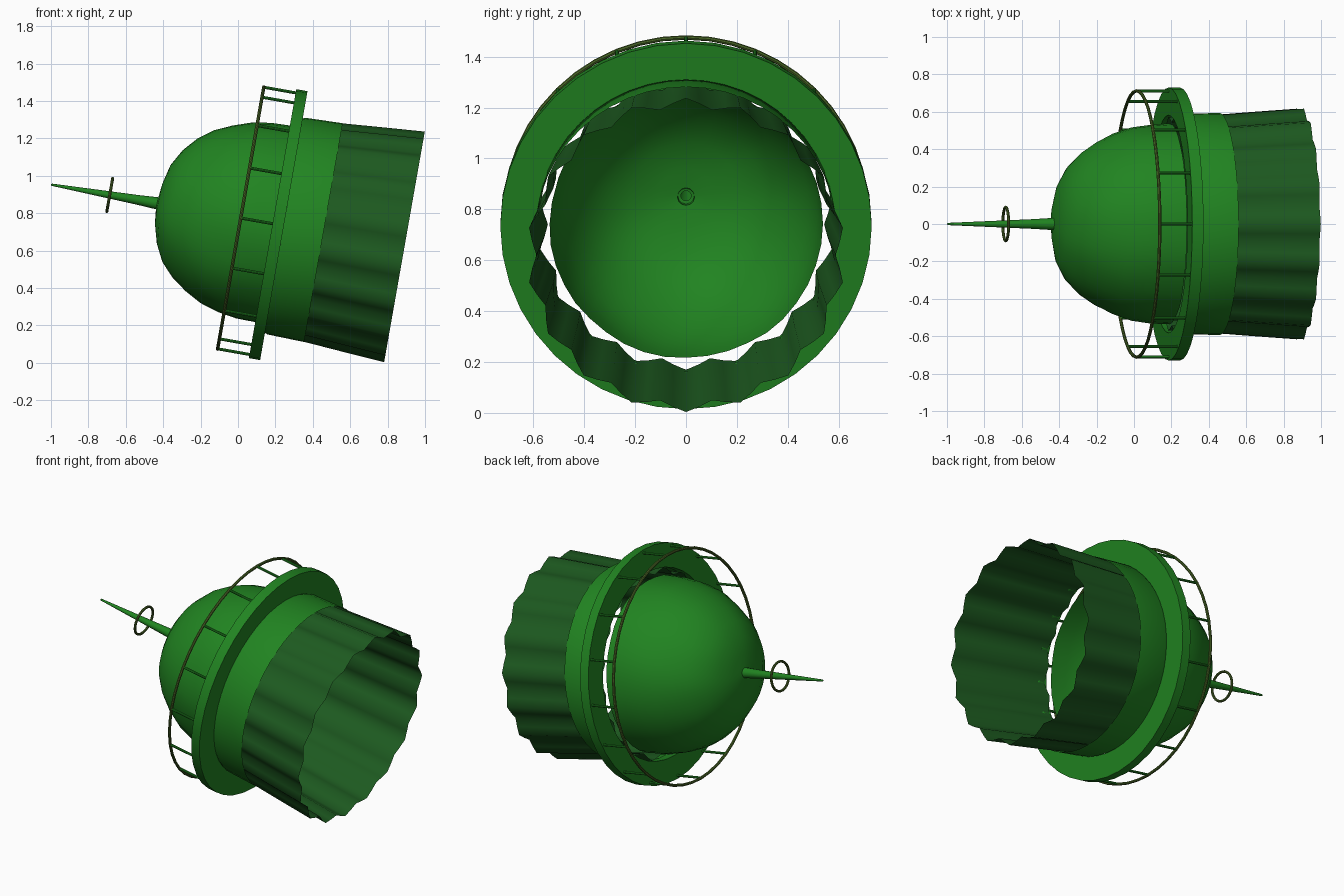
import bpy, bmesh, math
from mathutils import Matrix, Vector, noise

if "Cube" in bpy.data.objects:
    bpy.data.objects.remove(bpy.data.objects["Cube"])

# Local frame: z runs along the toppled turret's axis from its open end to the spire tip
M = Matrix.Translation((0.89, 0, 0.62)) @ Matrix.Rotation(math.radians(-80), 4, 'Y')


def material(name, rgb):
    m = bpy.data.materials.new(name)
    m.diffuse_color = (*rgb, 1)
    m.use_nodes = True
    m.node_tree.nodes["Principled BSDF"].inputs["Base Color"].default_value = m.diffuse_color
    return m


green = material("green_paint", (0.015, 0.23, 0.015))
dark = material("dark_green", (0.012, 0.10, 0.014))
bronze = material("tarnished_trim", (0.07, 0.14, 0.02))


def finish(bm, name, mat, angle=35):
    bmesh.ops.remove_doubles(bm, verts=bm.verts, dist=1e-5)
    bmesh.ops.recalc_face_normals(bm, faces=bm.faces)
    bmesh.ops.transform(bm, matrix=M, verts=bm.verts)
    me = bpy.data.meshes.new(name)
    bm.to_mesh(me)
    bm.free()
    ob = bpy.data.objects.new(name, me)
    bpy.context.collection.objects.link(ob)
    me.materials.append(mat)
    bpy.ops.object.select_all(action='DESELECT')
    bpy.context.view_layer.objects.active = ob
    ob.select_set(True)
    bpy.ops.object.shade_smooth_by_angle(angle=math.radians(angle))
    return ob


def lathe(profile, n, closed=False, wave=None):
    """Spin (height, radius) points round the axis; wave(a) is added to the radius."""
    bm = bmesh.new()
    rings = []
    for t, r in profile:
        ring = []
        for i in range(n):
            a = math.tau * i / n
            q = r + (wave(a) if wave else 0)
            ring.append(bm.verts.new((q * math.cos(a), q * math.sin(a), t)))
        rings.append(ring)
    pairs = list(zip(rings, rings[1:]))
    if closed:
        pairs.append((rings[-1], rings[0]))
    for lo, hi in pairs:
        for i in range(n):
            j = (i + 1) % n
            bm.faces.new((lo[i], lo[j], hi[j], hi[i]))
    return bm


def hoop(t, r, tube, n):
    prof = [(t + tube * math.sin(k * math.tau / 8), r + tube * math.cos(k * math.tau / 8))
            for k in range(8)]
    return lathe(prof, n, closed=True)


# Fluted skirt, which runs on inside the plain band
skirt = lathe([(0, 0.607), (0.22, 0.591), (0.44, 0.574), (0.70, 0.562)], 72,
              wave=lambda a: 0.019 * math.cos(18 * a))
finish(skirt, "fluted_skirt", dark, 60)

# Plain band round the upper skirt
finish(lathe([(0.44, 0.594), (0.64, 0.588), (0.66, 0.58)], 48), "plain_band", green)

# Walkway ledge
finish(lathe([(0.655, 0.582), (0.655, 0.73), (0.716, 0.73), (0.716, 0.582)], 40, closed=True),
       "walkway_ledge", green)

# Dome, slightly dented
dome = lathe([(0.71, 0.537), (0.82, 0.53), (0.92, 0.514), (1.02, 0.482), (1.11, 0.437),
              (1.19, 0.38), (1.26, 0.305), (1.31, 0.215), (1.337, 0.11), (1.345, 0.02)], 40)
for v in dome.verts:
    out = Vector((v.co.x, v.co.y, v.co.z - 0.8)).normalized()
    v.co += out * 0.008 * noise.noise(v.co * 5)
finish(dome, "dome", green, 60)

# Spire and its small hoop
spire = lathe([(1.32, 0.034), (1.45, 0.026), (1.915, 0.006), (1.92, 0.0)], 12)
finish(spire, "spire", green)
finish(hoop(1.60, 0.09, 0.008, 28), "spire_hoop", bronze)

# Handrail and sixteen posts
finish(hoop(0.889, 0.712, 0.009, 48), "handrail", bronze)
posts = bmesh.new()
for i in range(16):
    a = math.tau * i / 16
    bmesh.ops.create_cone(posts, cap_ends=True, segments=8, radius1=0.008, radius2=0.008, depth=0.19,
                          matrix=Matrix.Translation((0.71 * math.cos(a), 0.71 * math.sin(a), 0.795)))
finish(posts, "railing_posts", green)
